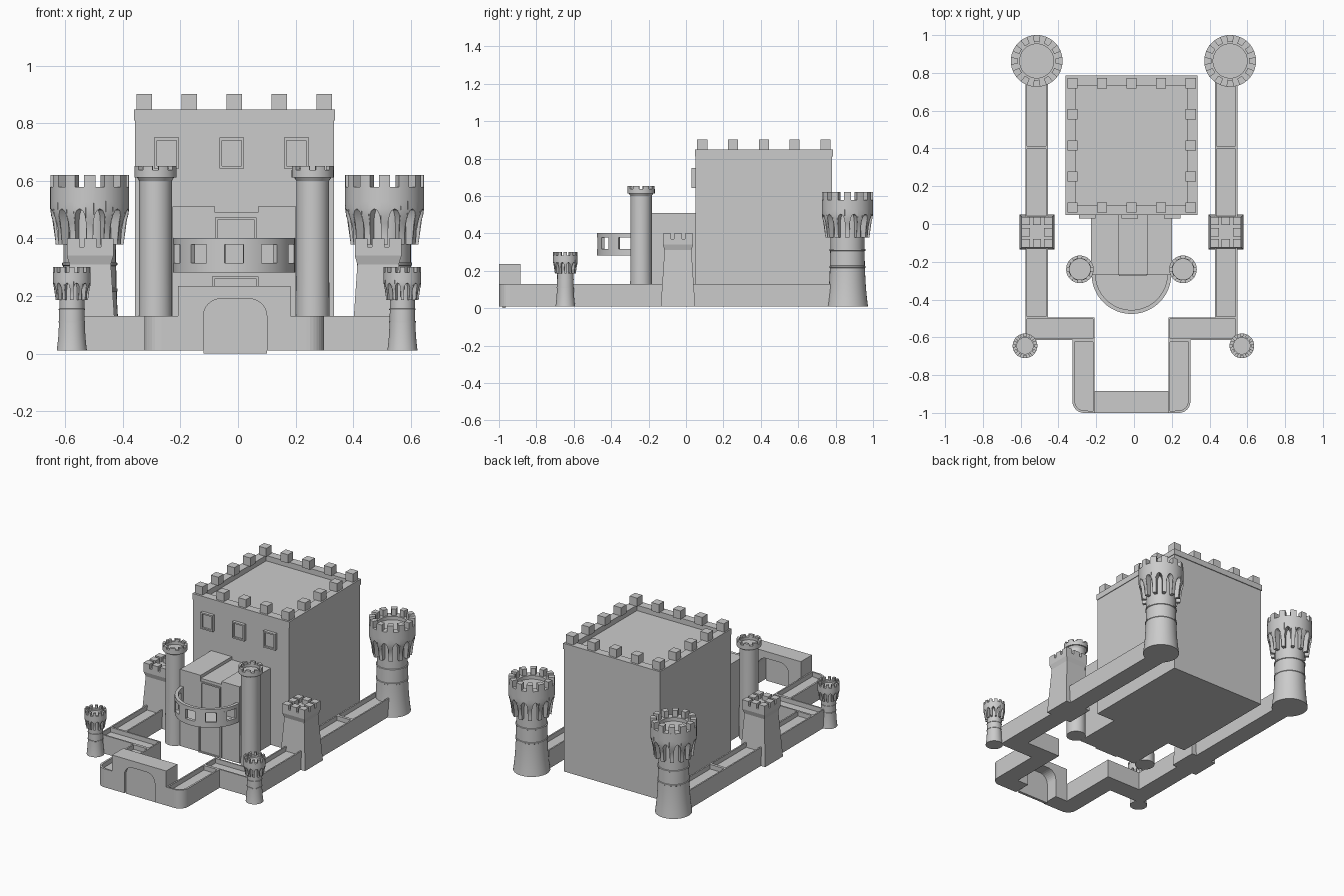
import bpy, bmesh
from math import sin, cos, pi, sqrt, radians

if "Cube" in bpy.data.objects:
    bpy.data.objects.remove(bpy.data.objects["Cube"])


def finish(bm, name, smooth=False):
    bmesh.ops.recalc_face_normals(bm, faces=bm.faces[:])
    me = bpy.data.meshes.new(name)
    bm.to_mesh(me)
    bm.free()
    ob = bpy.data.objects.new(name, me)
    bpy.context.collection.objects.link(ob)
    if smooth:
        bpy.ops.object.select_all(action='DESELECT')
        ob.select_set(True)
        bpy.context.view_layer.objects.active = ob
        bpy.ops.object.shade_smooth_by_angle(angle=radians(30))
    return ob


def add_prism(bm, pts, a, b, inset=0, depth=0, axis='z'):
    """Extrude outline from a to b; optionally sink an inset panel in the b end."""
    def put(p, h):
        return (p[0], p[1], h) if axis == 'z' else (p[0], h, p[1])
    lo = [bm.verts.new(put(p, a)) for p in pts]
    hi = [bm.verts.new(put(p, b)) for p in pts]
    n = len(pts)
    faces = [bm.faces.new(lo[::-1]), bm.faces.new(hi)]
    faces += [bm.faces.new((lo[i], lo[(i + 1) % n], hi[(i + 1) % n], hi[i])) for i in range(n)]
    bmesh.ops.recalc_face_normals(bm, faces=faces)
    if inset:
        top = faces[1]
        bmesh.ops.inset_individual(bm, faces=[top], thickness=inset)
        inner = bmesh.ops.extrude_discrete_faces(bm, faces=[top])['faces'][0]
        d = depth if b > a else -depth
        bmesh.ops.translate(bm, verts=inner.verts[:], vec=put((0, 0), -d))


def rect(x0, x1, y0, y1):
    return [(x0, y0), (x1, y0), (x1, y1), (x0, y1)]


def prism(name, pts, a, b, inset=0, depth=0, axis='z'):
    bm = bmesh.new()
    add_prism(bm, pts, a, b, inset, depth, axis)
    return finish(bm, name)


def box(name, x0, x1, y0, y1, z0, z1):
    return prism(name, rect(x0, x1, y0, y1), z0, z1)


def add_ring(bm, c, cols, r_in, r_out, closed=False, steps=1):
    """Curved wall; cols = (angle, bottom z, top z), r_out = function of z."""
    loops = []
    for a, zb, zt in cols:
        zs = [zb + (zt - zb) * k / steps for k in range(steps + 1)]
        prof = [(r_in, zb)] + [(r_out(z), z) for z in zs] + [(r_in, zt)]
        loops.append([bm.verts.new((c[0] + r * cos(a), c[1] + r * sin(a), z)) for r, z in prof])
    n, m = len(loops), len(loops[0])
    for i in range(n if closed else n - 1):
        A, B = loops[i], loops[(i + 1) % n]
        for j in range(m):
            bm.faces.new((A[j], B[j], B[(j + 1) % m], A[(j + 1) % m]))
    if not closed:
        bm.faces.new(loops[0])
        bm.faces.new(loops[-1][::-1])


def add_lathe(bm, c, prof, n=36):
    rings = [[bm.verts.new((c[0] + r * cos(2 * pi * i / n), c[1] + r * sin(2 * pi * i / n), z))
              for i in range(n)] for r, z in prof]
    for A, B in zip(rings, rings[1:]):
        for i in range(n):
            bm.faces.new((A[i], A[(i + 1) % n], B[(i + 1) % n], B[i]))
    bm.faces.new(rings[0][::-1])
    bm.faces.new(rings[-1])


def arc(a0, a1, n, z0, z1):
    return [(a0 + (a1 - a0) * i / n, z0, z1) for i in range(n + 1)]


def round_tower(name, x, y, s):
    """Corner tower: flared shaft, arched corbels, twelve merlons."""
    bm = bmesh.new()
    c, Z = (x, y), lambda z: 0.01 + (z - 0.01) * s
    shaft = [(.110, .01), (.105, .05), (.099, .11), (.095, .18), (.094, .215), (.097, .217), (.097, .225),
             (.093, .227), (.092, .305), (.096, .307), (.096, .315), (.091, .317), (.092, .555)]
    add_lathe(bm, c, [(r * s, Z(z)) for r, z in shaft])

    def r_cup(z):
        t = min(1, max(0, ((z - .01) / s + .01 - .42) / .08))
        return s * (.118 + .019 * t * t * (3 - 2 * t))
    cols = []
    for k in range(12):
        for t in (-1, -.8, -.62, -.6, -.5, -.3, 0, .3, .5, .6, .62, .8):
            zb = .378 if abs(t) > .6 else .455 + .048 * sqrt(max(0, 1 - (t / .6) ** 2))
            cols.append(((k + t / 2) * pi / 6 + pi / 12, Z(zb), Z(.578)))
    add_ring(bm, c, cols, .09 * s, r_cup, True, 8)
    for k in range(12):
        a = k * pi / 6
        add_ring(bm, c, arc(a - pi / 22, a + pi / 22, 3, Z(.577), Z(.62)), .1 * s, r_cup)
    finish(bm, name, True)


# corner towers
for side, sx in (("left", -1), ("right", 1)):
    round_tower(f"rear_tower_{side}", sx * .512 - .003, .863, 1)
    round_tower(f"front_tower_{side}", sx * .574 - .003, -.645, .477)

CX = -.0135  # axis of the keep and walls

# curtain walls with sunken walkways, and square wall towers
for side, sx in (("left", -1), ("right", 1)):
    def mir(pts):
        return [(CX + sx * p[0], p[1]) for p in pts]
    bm = bmesh.new()
    for y0, y1 in ((.405, .80), (.0, .405), (-.5, -.08)):
        add_prism(bm, mir(rect(.442, .561, y0, y1)), .01, .13, .013, .03)
    add_prism(bm, mir(rect(.195, .561, -.615, -.495)), .01, .13, .013, .03)
    # forward wall with a rounded outer corner
    corner = [(.252 + .06 * cos(a), -.94 + .06 * sin(a)) for a in [-pi / 2 + i * pi / 16 for i in range(9)]]
    add_prism(bm, mir([(.195, -.615), (.195, -1)] + corner + [(.312, -.615)]), .01, .13, .013, .03)
    finish(bm, f"curtain_wall_{side}")

    bm = bmesh.new()
    cx, cy = CX + sx * .5, -.043
    prof = [(.092, .01), (.072, .31), (.081, .34), (.081, .37)]
    rings = [[bm.verts.new((cx + i * h, cy + j * h, z)) for i, j in ((-1, -1), (1, -1), (1, 1), (-1, 1))]
             for h, z in prof]
    for A, B in zip(rings, rings[1:]):
        for i in range(4):
            bm.faces.new((A[i], A[(i + 1) % 4], B[(i + 1) % 4], B[i]))
    bm.faces.new(rings[0])
    bm.faces.new(rings[-1])
    for i in (-1, 0, 1):
        for j in (-1, 0, 1):
            if i or j:
                mx, my = cx + i * .059, cy + j * .059
                add_prism(bm, rect(mx - .022, mx + .022, my - .022, my + .022), .37, .40)
    finish(bm, f"square_tower_{side}")

    # slim round turret beside the entrance
    bm = bmesh.new()
    c = (CX + sx * .273, -.24)
    add_lathe(bm, c, [(.059, .01), (.057, .3), (.057, .6), (.066, .614), (.066, .62)], 32)
    add_ring(bm, c, arc(0, 2 * pi, 32, .612, .638)[:-1], .055, lambda z: .073, True)
    for k in range(8):
        a = k * pi / 4 + pi / 8
        add_ring(bm, c, arc(a - .24, a + .24, 4, .637, .652), .057, lambda z: .073)
    finish(bm, f"turret_{side}", True)

# gate with arched opening and door
arch = [(-.12, .01), (-.12, .13)]
arch += [(-.06 + .06 * cos(a), .13 + .06 * sin(a)) for a in [pi - i * pi / 16 for i in range(1, 9)]]
arch += [(-.02 - x, z) for x, z in arch[::-1]]
prism("gate_wall", [(-.209, .01)] + arch + [(.182, .01), (.182, .235), (-.209, .235)], -1, -.885, axis='y')
prism("gate_door", [(x, 0 if z < .02 else z) for x, z in arch], -.982, -.965, axis='y')

# keep with sunken roof and merlons
box("keep", -.358, .333, .05, .78, .01, .81)
prism("keep_parapet", rect(-.362, .337, .047, .785), .81, .848, .075, .035)
bm = bmesh.new()
for i in range(5):
    for j in range(5):
        if i in (0, 4) or j in (0, 4):
            x, y = -.326 + i * .1565, .087 + j * .1645
            add_prism(bm, rect(x - .027, x + .027, y - .027, y + .027), .847, .902)
finish(bm, "keep_merlons")

# keep windows
for i, x in enumerate((-.248, -.022, .203)):
    prism(f"keep_window_{i}", rect(x - .043, x + .043, .643, .75), .06, .03, .013, .012, 'y')

# entrance hall in three bays with doors
box("hall_left", -.228, -.08, -.27, .06, .01, .51)
box("hall_middle", -.08, .07, -.268, .06, .01, .49)
box("hall_right", .07, .201, -.27, .06, .01, .51)
prism("hall_door", rect(-.09, .072, .01, .268), -.26, -.28, .012, .008, 'y')
prism("balcony_door", rect(-.08, .065, .29, .472), -.26, -.276, .012, .008, 'y')

# curved balcony
bm = bmesh.new()
c, R = (CX, -.265), lambda z: .211
add_ring(bm, c, arc(pi, 2 * pi, 32, .282, .315), .19, R)
add_ring(bm, c, arc(pi, 2 * pi, 32, .378, .402), .19, R)
edges = [180, 188]
for k in range(-2, 3):
    edges += [270 + k * 36 - 9, 270 + k * 36 + 9]
edges = [180] + edges[2:] + [360]
for a, b in zip(edges[::2], edges[1::2]):
    add_ring(bm, c, arc(radians(a), radians(b), 4, .314, .379), .192, R)
add_prism(bm, [(c[0] + .2 * cos(a), c[1] + .2 * sin(a)) for a, _, _ in arc(pi, 2 * pi, 32, 0, 0)], .283, .295)
finish(bm, "balcony", True)
